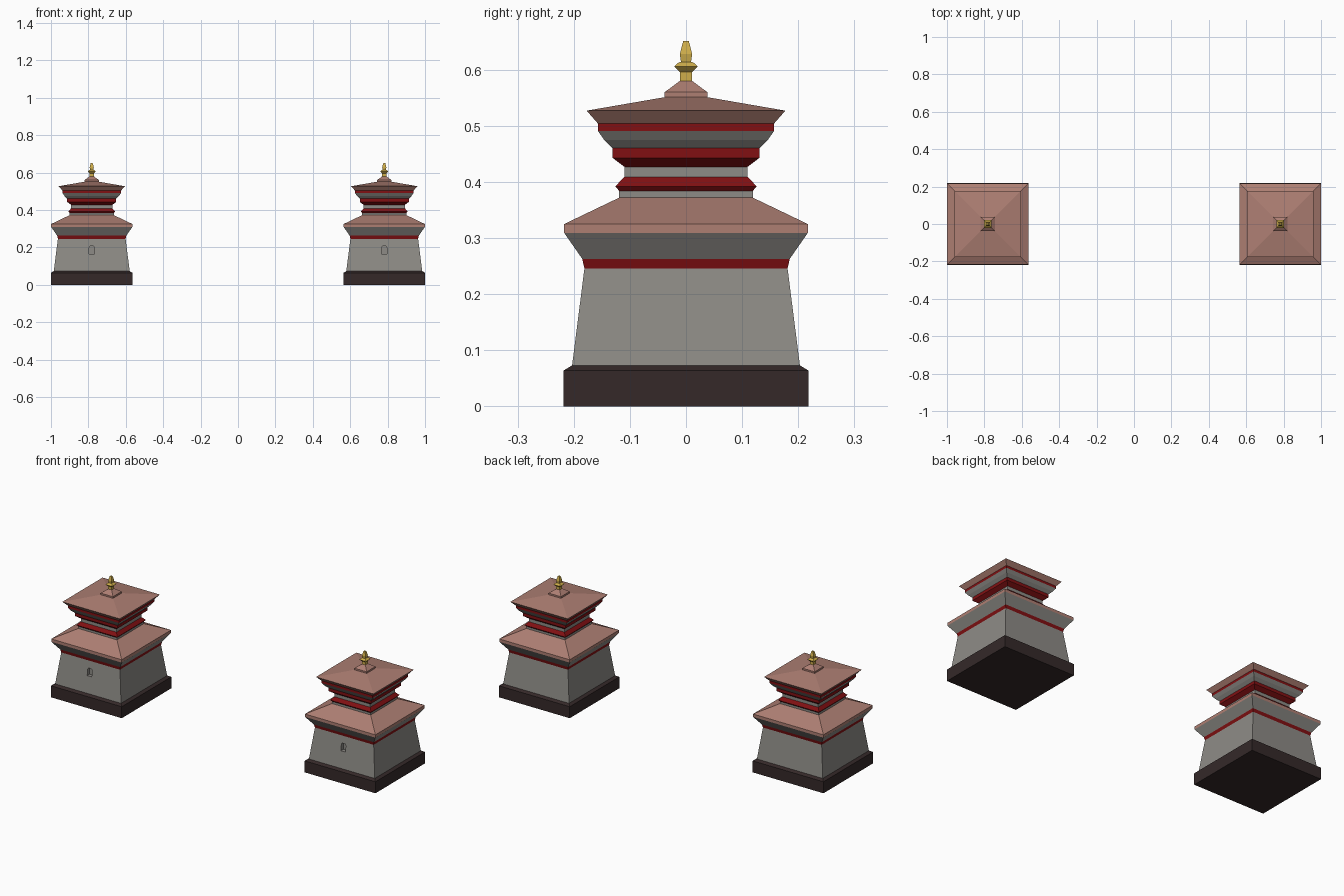
import bpy, bmesh
from mathutils import Vector

if "Cube" in bpy.data.objects:
    bpy.data.objects.remove(bpy.data.objects["Cube"])


def material(name, rgb):
    m = bpy.data.materials.new(name)
    m.diffuse_color = (*rgb, 1)
    m.use_nodes = True
    m.node_tree.nodes["Principled BSDF"].inputs["Base Color"].default_value = m.diffuse_color
    return m


STONE = material("grey stone", (0.27, 0.26, 0.24))
BASE = material("dark plinth", (0.035, 0.022, 0.022))
ROOF = material("clay roof", (0.42, 0.21, 0.17))
RED = material("red trim", (0.22, 0.005, 0.006))
GOLD = material("gold", (0.62, 0.42, 0.07))

# Each part: name, material, square profile as (half width, height) from bottom to top
PARTS = [
    ("plinth", BASE, [(.218, 0), (.218, .064), (.203, .073)]),
    ("lower_wall", STONE, [(.203, .073), (.181, .246)]),
    ("lower_band", RED, [(.181, .246), (.185, .263)]),
    ("lower_flare", STONE, [(.185, .263), (.217, .309)]),
    ("lower_roof", ROOF, [(.217, .309), (.217, .325), (.119, .372)]),
    ("neck", STONE, [(.119, .372), (.119, .384)]),
    ("neck_moulding", RED, [(.119, .384), (.126, .392), (.110, .409)]),
    ("upper_neck", STONE, [(.110, .409), (.110, .427)]),
    ("upper_moulding", RED, [(.110, .427), (.131, .443), (.131, .460)]),
    ("upper_flare", STONE, [(.131, .460), (.146, .475), (.157, .491)]),
    ("upper_band", RED, [(.157, .491), (.157, .504)]),
    ("upper_roof", ROOF, [(.157, .504), (.177, .527), (.038, .551),
                          (.038, .560), (.011, .580)]),
    ("finial", GOLD, [(.011, .580), (.011, .596), (.021, .606), (.013, .613),
                      (.009, .614), (.011, .628), (.005, .651)]),
]


def mesh_object(name, bm, mat, x):
    bmesh.ops.recalc_face_normals(bm, faces=bm.faces)
    me = bpy.data.meshes.new(name)
    bm.to_mesh(me)
    bm.free()
    me.materials.append(mat)
    ob = bpy.data.objects.new(name, me)
    ob.location.x = x
    bpy.context.collection.objects.link(ob)
    return ob


def square_loft(name, mat, profile, x):
    bm = bmesh.new()
    rings = [[bm.verts.new((sx * w, sy * w, z))
              for sx, sy in ((-1, -1), (1, -1), (1, 1), (-1, 1))] for w, z in profile]
    for a, b in zip(rings, rings[1:]):
        for i in range(4):
            j = (i + 1) % 4
            bm.faces.new((a[i], a[j], b[j], b[i]))
    bm.faces.new(rings[0][::-1])
    bm.faces.new(rings[-1])
    return mesh_object(name, bm, mat, x)


def niche_cutter(name, x):
    # small clipped-top window shape pushed into the front wall
    outline = [(-.014, .165), (.014, .165), (.014, .199), (.009, .207),
               (-.009, .207), (-.014, .199)]
    bm = bmesh.new()
    face = bm.faces.new([bm.verts.new((px, -.25, pz)) for px, pz in outline])
    geom = bmesh.ops.extrude_face_region(bm, geom=[face])["geom"]
    bmesh.ops.translate(bm, vec=Vector((0, .08, 0)),
                        verts=[v for v in geom if isinstance(v, bmesh.types.BMVert)])
    ob = mesh_object(name, bm, STONE, x)
    ob.hide_render = True
    ob.hide_set(True)
    return ob


# Two identical towers
for side, x in (("left", -.782), ("right", .782)):
    for name, mat, profile in PARTS:
        ob = square_loft(f"{side}_{name}", mat, profile, x)
        if name == "lower_wall":
            mod = ob.modifiers.new("window", 'BOOLEAN')
            mod.operation = 'DIFFERENCE'
            mod.solver = 'EXACT'
            mod.object = niche_cutter(f"{side}_window_cutter", x)
